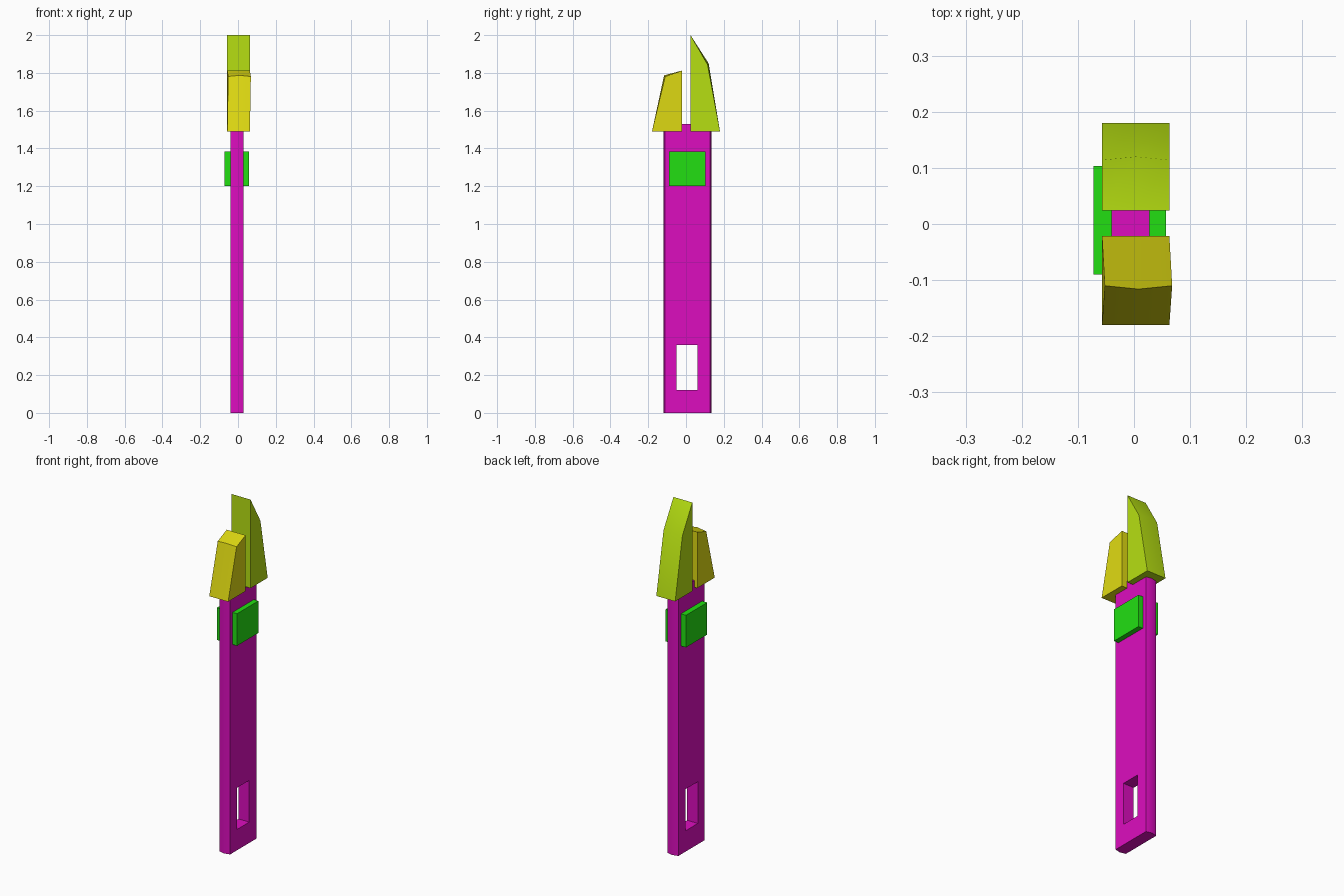
import bpy, bmesh, math

if "Cube" in bpy.data.objects:
    bpy.data.objects.remove(bpy.data.objects["Cube"], do_unlink=True)


def material(name, rgb):
    m = bpy.data.materials.new(name)
    m.use_nodes = True
    m.diffuse_color = (*rgb, 1)
    m.node_tree.nodes["Principled BSDF"].inputs["Base Color"].default_value = (*rgb, 1)
    return m


magenta = material("magenta", (0.72, 0.004, 0.52))
green = material("green", (0.016, 0.74, 0.006))
yellow = material("yellow", (0.74, 0.70, 0.006))
lime = material("lime", (0.47, 0.74, 0.006))


def loft(name, sections, mat):
    """Skin a row of matching closed cross-sections and cap both ends."""
    bm = bmesh.new()
    rings = [[bm.verts.new(p) for p in ring] for ring in sections]
    for a, b in zip(rings, rings[1:]):
        for i in range(len(a)):
            j = (i + 1) % len(a)
            bm.faces.new((a[i], a[j], b[j], b[i]))
    bm.faces.new(rings[0])
    bm.faces.new(rings[-1])
    bmesh.ops.recalc_face_normals(bm, faces=bm.faces)
    mesh = bpy.data.meshes.new(name)
    bm.to_mesh(mesh)
    bm.free()
    obj = bpy.data.objects.new(name, mesh)
    bpy.context.collection.objects.link(obj)
    if mat:
        mesh.materials.append(mat)
    return obj


def box(name, x0, x1, y0, y1, z0, z1, mat=None):
    ring = [(x0, y0), (x1, y0), (x1, y1), (x0, y1)]
    return loft(name, [[(x, y, z) for x, y in ring] for z in (z0, z1)], mat)


def smooth(obj, degrees):
    bpy.ops.object.select_all(action="DESELECT")
    obj.select_set(True)
    bpy.context.view_layer.objects.active = obj
    bpy.ops.object.shade_smooth_by_angle(angle=math.radians(degrees))


# Long flat bar with softly ridged narrow edges
outline = [(-0.04, -0.112), (-0.006, -0.12), (0.028, -0.112),
           (0.028, 0.127), (-0.006, 0.135), (-0.04, 0.127)]
bar = loft("bar", [[(x, y, z) for x, y in outline] for z in (0, 1.53)], magenta)

# Rectangular slot through the lower end
cutter = box("slot_cutter", -0.2, 0.2, -0.05, 0.062, 0.12, 0.36)
cutter.hide_render = True
cutter.hide_viewport = True
cut = bar.modifiers.new("slot", "BOOLEAN")
cut.object = cutter
cut.operation = "DIFFERENCE"
cut.solver = "EXACT"
smooth(bar, 35)

# Plates on both broad sides
for side, x0, x1 in (("right", -0.072, -0.038), ("left", 0.026, 0.057)):
    box(side + "_plate", x0, x1, -0.09, 0.103, 1.2, 1.385, green)


def jaw(name, profile, shoulder, lean, mat):
    """Wide tapered jaw; its shoulder point is ridged along the middle."""
    rings = []
    for x, inset in ((-0.057, 0.006), (0.003, 0), (0.063, 0.006)):
        ring = []
        for i, (y, z) in enumerate(profile):
            top = i == shoulder
            toward = -math.copysign(inset, y) if top else 0
            ring.append((x + (lean if top else 0), y + toward, z - (inset if top else 0)))
        rings.append(ring)
    smooth(loft(name, rings, mat), 25)


# Pair of jaws, the rear one longer
jaw("front_jaw", [(-0.18, 1.49), (-0.021, 1.49), (-0.021, 1.812), (-0.116, 1.787)], 3, 0.005, yellow)
jaw("rear_jaw", [(0.18, 1.49), (0.024, 1.49), (0.024, 2.0), (0.12, 1.85)], 3, 0, lime)
